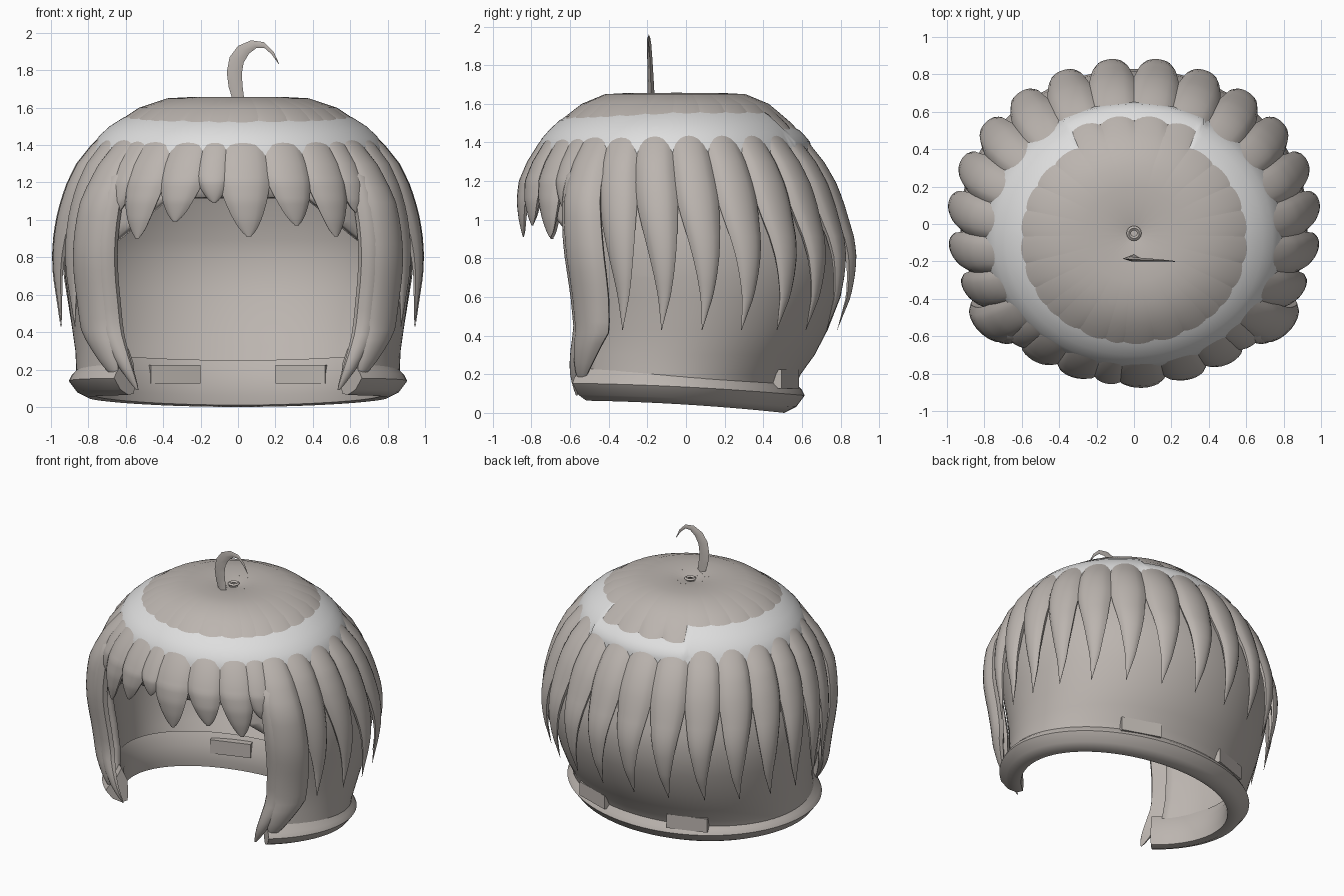
import bpy, bmesh, math
from mathutils import Vector, Matrix

if "Cube" in bpy.data.objects:
    bpy.data.objects.remove(bpy.data.objects["Cube"])


def material(name, rgb):
    m = bpy.data.materials.new(name)
    m.diffuse_color = (*rgb, 1)
    m.use_nodes = True
    m.node_tree.nodes["Principled BSDF"].inputs["Base Color"].default_value = m.diffuse_color
    return m


HAIR = material("warm grey hair", (0.50, 0.46, 0.43))
SHINE = material("pale shine", (0.73, 0.73, 0.73))

# Outer silhouette: z, half width, front y, back y
PROFILE = [(1.65, .38, -.42, .31), (1.60, .53, -.54, .43), (1.5, .68, -.67, .55),
           (1.4, .79, -.76, .64), (1.3, .87, -.82, .72), (1.2, .92, -.86, .78),
           (1.1, .955, -.875, .82), (1.0, .98, -.88, .85), (.9, .995, -.88, .88),
           (.8, 1.0, -.87, .89), (.7, .995, -.85, .88), (.6, .98, -.83, .86),
           (.43, .955, -.80, .79), (.3, .935, -.80, .72), (.2, .93, -.80, .645),
           (.1, .93, -.79, .60)]


def clamp(x):
    return max(0, min(1, x))


def surf(deg, z, f=1.0, dz=0.0):
    """Point on the head silhouette at an angle and height, scaled by f."""
    zc = max(.1, min(1.65, z))
    for p, q in zip(PROFILE, PROFILE[1:]):
        if zc >= q[0]:
            t = (p[0] - zc) / (p[0] - q[0])
            rx, yf, yb = (p[i] + (q[i] - p[i]) * t for i in (1, 2, 3))
            break
    a = math.radians(deg)
    return Vector((rx * f * math.cos(a),
                   (yf + yb) / 2 + (yb - yf) / 2 * f * math.sin(a), z + dz))


def finish(name, bm, mat=HAIR, angle=40):
    bmesh.ops.recalc_face_normals(bm, faces=bm.faces)
    me = bpy.data.meshes.new(name)
    bm.to_mesh(me)
    bm.free()
    me.materials.append(mat)
    ob = bpy.data.objects.new(name, me)
    bpy.context.collection.objects.link(ob)
    bpy.ops.object.select_all(action='DESELECT')
    ob.select_set(True)
    bpy.context.view_layer.objects.active = ob
    bpy.ops.object.shade_smooth_by_angle(angle=math.radians(angle))
    return ob


def loft(bm, rows, closed=True, caps=True):
    """Skin a list of point rows."""
    vs = [[bm.verts.new(p) for p in r] for r in rows]
    n = len(vs[0])
    for a, b in zip(vs, vs[1:]):
        for i in range(n if closed else n - 1):
            j = (i + 1) % n
            bm.faces.new((a[i], a[j], b[j], b[i]))
    if caps:
        bm.faces.new(vs[0])
        bm.faces.new(vs[-1])


def lock(bm, deg, half, start, tip, power, skew=0, curl=0, f0=1.0, top=None):
    """One rounded strand, running from the crown to a pointed tip."""
    rows = []
    if top is None:
        levels = [(1.65, .08, -.015), (1.65, .35, .006), (1.65, .7, .006)]
        levels += [(z, 1, 0) for z in (1.65, 1.6, 1.55, 1.5, 1.45, 1.4, 1.35, 1.3, 1.25)]
        top = 1.25
    else:
        levels = [(top, .93, 0)]
    steps = 18
    for i in range(1, steps + 1):
        u = i / steps
        levels.append((top + (tip - top) * (1 - (1 - u) ** 1.3), 1, 0))
    for z, f, dz in levels:
        w = min(1, max(.015, (z - tip) / (start - tip)) ** power)
        amp = .075 - .064 * clamp((z - 1.42) / .13)
        bend = max(0, 1 - (z - tip) / (start - tip))
        c = deg + skew * bend
        f *= (1 + (f0 - 1) * clamp((1.45 - z) / .35)) * (1 - curl * bend ** 2)
        ring = []
        for k in range(9):
            s = -1 + k / 4
            fall = amp * w * (1 - math.sqrt(1 - (.96 * s) ** 2))
            ring.append(surf(c + s * half * w, z, f * (1 - fall), dz))
        sink = -.04 if z > 1.45 else 0
        for s in (.9, 0, -.9):
            ring.append(surf(c + s * half * w, z, f * (1 - (amp + .012) * w), dz + sink))
        rows.append(ring)
    loft(bm, rows)


# Scalp shell with an arched opening at the face
bm = bmesh.new()
heights = [.1, .15, .2, .3, .43, .6, .7, .8, .9, 1.0, 1.1, 1.2, 1.3, 1.4, 1.5, 1.6, 1.64]
rows = [[surf(4 * i, z, .93, -.04 * clamp((z - 1.4) / .1)) for i in range(90)]
        for z in heights]
loft(bm, rows, caps=False)
bm.faces.new([v for v in bm.verts if v.co.z > 1.595])
for point, normal in (((0, 0, 1.12), (0, 0, 1)), ((.38, 0, 1.12), (.8, 0, 1)),
                      ((-.38, 0, 1.12), (-.8, 0, 1))):
    front = [f for f in bm.faces if f.calc_center_median().y < -.2]
    geom = front + list({e for f in front for e in f.edges}) + list({v for f in front for v in f.verts})
    bmesh.ops.bisect_plane(bm, geom=geom, plane_co=point, plane_no=normal)
gone = []
for face in bm.faces:
    c = face.calc_center_median()
    if c.y < -.2 and abs(c.x) < surf(-40, c.z, .93).x \
            and c.z < 1.12 - .8 * max(0, abs(c.x) - .38):
        gone.append(face)
bmesh.ops.delete(bm, geom=gone, context='FACES')
shell = finish("scalp_shell", bm)
mod = shell.modifiers.new("thickness", 'SOLIDIFY')
mod.thickness, mod.offset = .05, -1

# Side and back strands
bm = bmesh.new()
for side in (0, 1):
    for k in range(8):
        d = 90 - 7.6 - 15.2 * k
        lock(bm, 180 - d if side else d, 8.1, 1.12, .43, .92)
finish("side_and_back_locks", bm)

# Fringe strands: angle, half width, tip height, sideways sweep
bm = bmesh.new()
for d, half, tip, skew in ((-88, 9.8, .91, 1.5), (-72, 8.8, .97, 1.5), (-57.5, 8.8, .91, 1),
                           (-99, 6.5, 1.09, 1), (-110, 8.8, .99, -1), (-124.5, 9, .90, 0),
                           (-47, 7, 1.04, 0), (-134, 7, 1.04, 0)):
    lock(bm, d, half, 1.24, tip, .6, skew, .05, 1.012)
finish("fringe_locks", bm)

# Long strands framing the face
bm = bmesh.new()
for m in (0, 1):
    for d, half, start, tip, f0, top, skew, curl in (
            (-37.5, 8, .42, .15, 1.06, None, -5, .10),
            (-42.5, 4.8, .42, .09, 1.03, 1.32, -7, .13)):
        lock(bm, 180 - d if m else d, half, start, tip, .55,
             -skew if m else skew, curl, f0, top)
finish("face_framing_locks", bm)

# Shine band, breaking through the grooves between strands
bm = bmesh.new()
rows = []
for z, f in ((1.57, .98), (1.545, 1.006), (1.5, 1.01), (1.45, 1.008), (1.40, .982), (1.33, .945)):
    row = []
    for i in range(180):
        d = i * 2
        zz = z - .03 * max(0, -math.sin(math.radians(d)))
        if 62 <= d <= 118:
            zz = 1.33 + (z - 1.33) * .62
        row.append(surf(d, zz, f))
    rows.append(row)
loft(bm, rows, caps=False)
finish("shine_band", bm, SHINE)

# Flared neck rim, lower at the back
bm = bmesh.new()
section = [(-.06, .19), (-.02, .11), (.03, .06), (.045, .03), (.0, -.03),
           (-.06, -.06), (-.10, -.05), (-.105, .0), (-.10, .10)]
rows = []
for i in range(70):
    a = math.radians(-43 + 266 * i / 69)
    y0 = -.1 + .67 * math.sin(a)
    zc = .06 + .065 * (1 - ((y0 + .77) / 1.34) ** 2)
    rows.append([(math.cos(a) * (.86 + r), -.1 + math.sin(a) * (.67 + r), zc + h)
                 for r, h in section])
loft(bm, rows)
finish("neck_rim", bm, angle=50)

# Two tabs through the nape
bm = bmesh.new()
for s in (1, -1):
    mat = (Matrix.Translation((.36 * s, .465, .175)) @ Matrix.Rotation(math.radians(-19 * s), 4, 'Z')
           @ Matrix.Diagonal((.28, .16, .10, 1)))
    bmesh.ops.create_cube(bm, size=1, matrix=mat)
finish("nape_tabs", bm, angle=30)

# Curled stray strand on the crown: outer and inner edges
outer = [(-.025, 1.63), (-.05, 1.71), (-.06, 1.79), (-.045, 1.87), (0, 1.93),
         (.07, 1.96), (.14, 1.95), (.19, 1.90), (.22, 1.835)]
inner = [(.035, 1.63), (.025, 1.71), (.02, 1.78), (.03, 1.84), (.06, 1.89),
         (.10, 1.92), (.14, 1.92), (.18, 1.885), (.218, 1.832)]
bm = bmesh.new()
rows = []
for i, (o, n) in enumerate(zip(outer, inner)):
    y, h = -.18 - .02 * i / 8, .018 * (1 - i / 9)
    mx, mz = (o[0] + n[0]) / 2, (o[1] + n[1]) / 2
    rows.append([(o[0], y, o[1]), (mx, y - h, mz), (n[0], y, n[1]), (mx, y + h, mz)])
loft(bm, rows)
finish("stray_curl", bm, angle=60)

# Small whorl at the crown
bm = bmesh.new()
rows = []
for i in range(17):
    a = math.tau * i / 16
    rows.append([((.028 + .012 * math.cos(b)) * math.cos(a),
                  -.05 + (.028 + .012 * math.cos(b)) * math.sin(a),
                  1.648 + .01 * math.sin(b)) for b in (0, 1.57, 3.14, 4.71)])
loft(bm, rows, caps=False)
finish("crown_whorl", bm, angle=60)
